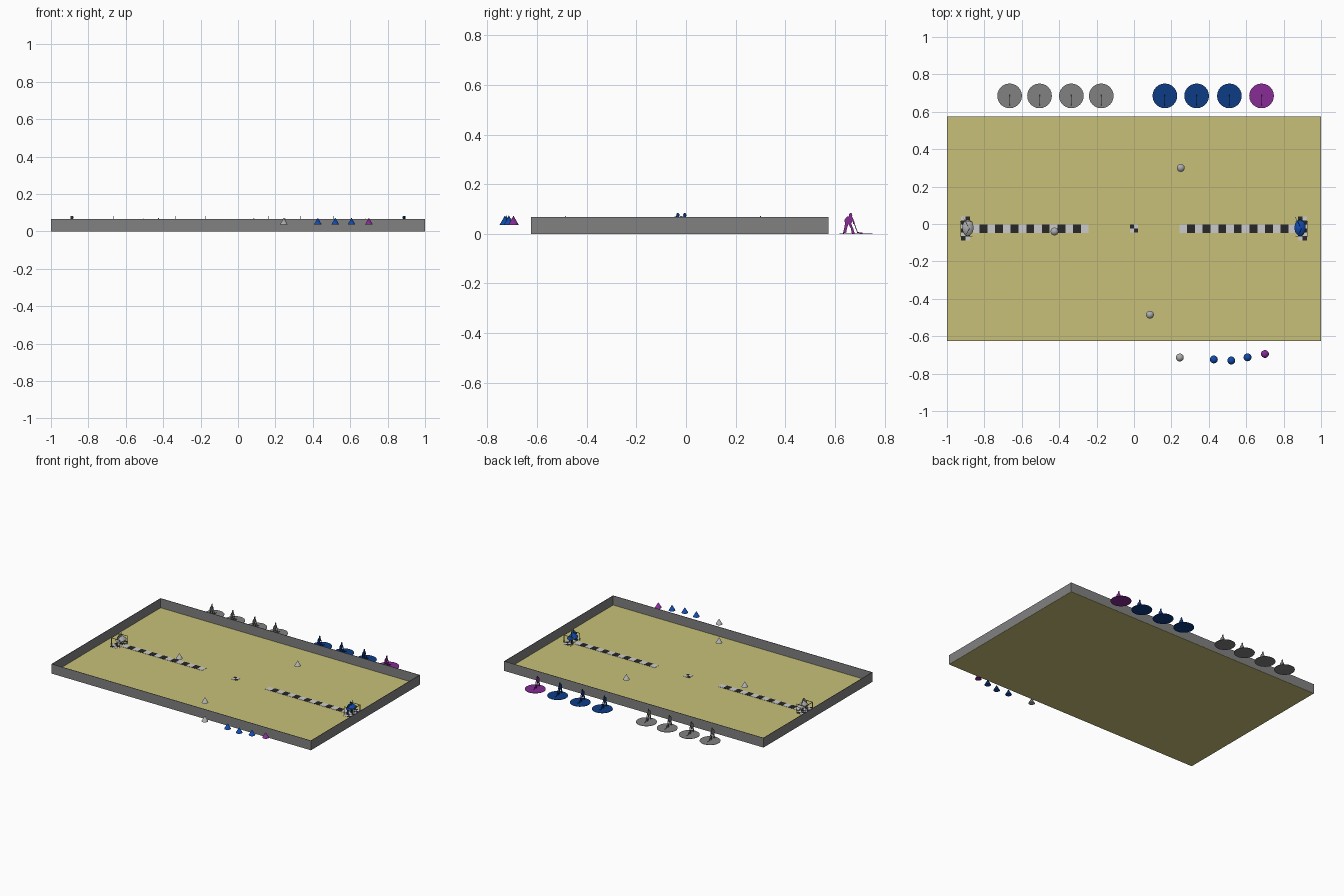
import bpy, bmesh, math
from mathutils import Matrix

if "Cube" in bpy.data.objects:
    bpy.data.objects.remove(bpy.data.objects["Cube"])


def mat(name, r, g, b):
    m = bpy.data.materials.new(name)
    m.diffuse_color = (r, g, b, 1)
    m.use_nodes = True
    m.node_tree.nodes["Principled BSDF"].inputs["Base Color"].default_value = m.diffuse_color
    return m


SAND = mat("sand", 0.58, 0.53, 0.19)
GREY = mat("grey", 0.22, 0.22, 0.22)
LIGHT = mat("light grey", 0.42, 0.42, 0.42)
WHITE = mat("white", 0.60, 0.60, 0.60)
BLACK = mat("black", 0.02, 0.02, 0.02)
NAVY = mat("navy blue", 0.004, 0.045, 0.24)
BLUE = mat("bright blue", 0.006, 0.07, 0.42)
PURPLE = mat("purple", 0.24, 0.025, 0.30)
YELLOW = mat("goal yellow", 0.50, 0.42, 0.08)


def finish(bm, name, *mats):
    bmesh.ops.recalc_face_normals(bm, faces=bm.faces)
    me = bpy.data.meshes.new(name)
    bm.to_mesh(me)
    bm.free()
    ob = bpy.data.objects.new(name, me)
    for m in mats:
        me.materials.append(m)
    bpy.context.collection.objects.link(ob)
    return ob


def add_box(bm, x0, x1, y0, y1, z0, z1, index=0):
    mx = Matrix.Translation(((x0 + x1) / 2, (y0 + y1) / 2, (z0 + z1) / 2)) @ \
        Matrix.Diagonal((x1 - x0, y1 - y0, z1 - z0, 1))
    vs = bmesh.ops.create_cube(bm, size=1, matrix=mx)["verts"]
    for f in {f for v in vs for f in v.link_faces}:
        f.material_index = index


def smooth(ob):
    bpy.ops.object.select_all(action='DESELECT')
    ob.select_set(True)
    bpy.context.view_layer.objects.active = ob
    bpy.ops.object.shade_smooth_by_angle(angle=math.radians(35))


def cone(name, x, y, m, r1=0.021, r2=0.0, z0=0.036, h=0.037, sy=1.0):
    bm = bmesh.new()
    bmesh.ops.create_cone(bm, cap_ends=True, segments=24, radius1=r1, radius2=r2, depth=h,
                          matrix=Matrix.Translation((x, y, z0 + h / 2)) @ Matrix.Diagonal((1, sy, 1, 1)))
    smooth(finish(bm, name, m))


# Flat standing player, drawn in y and z around its own base point
HEAD = [(0.007 + 0.007 * math.cos(a * math.pi / 5), 0.074 + 0.009 * math.sin(a * math.pi / 5)) for a in range(10)]
PLAYER = [
    HEAD,
    [(-0.016, 0.04), (0.009, 0.038), (0.018, 0.058), (0.012, 0.069), (-0.008, 0.068), (-0.017, 0.056)],
    [(-0.015, 0.042), (0.0, 0.042), (-0.008, 0.02), (-0.01, 0.004), (-0.024, 0), (-0.019, 0.02)],
    [(-0.004, 0.042), (0.009, 0.04), (0.017, 0.022), (0.024, 0.0), (0.012, 0.0), (0.008, 0.021)],
    [(0.012, 0.064), (0.018, 0.058), (0.025, 0.04), (0.018, 0.038)],
    [(0.019, 0.044), (0.022, 0.044), (0.036, 0.006), (0.056, 0.003), (0.056, 0.0), (0.034, 0.002)],
]


def player(name, x, y, m, yaw=0.0):
    bm = bmesh.new()
    for i, poly in enumerate(PLAYER):
        t = 0.001 + i * 0.0001
        rings = [[bm.verts.new((s * t, a, b)) for a, b in poly] for s in (-1, 1)]
        n = len(poly)
        bm.faces.new(rings[0])
        bm.faces.new(rings[1][::-1])
        for k in range(n):
            bm.faces.new((rings[0][k], rings[0][(k + 1) % n], rings[1][(k + 1) % n], rings[1][k]))
    bmesh.ops.transform(bm, verts=bm.verts, matrix=Matrix.Translation((x, y, 0.001)) @ Matrix.Rotation(yaw, 4, 'Z'))
    finish(bm, name, m)


# Arena floor and its four thin walls
Y0, Y1, MID = -0.625, 0.575, -0.025
bm = bmesh.new()
add_box(bm, -1, 1, Y0, Y1, 0, 0.002)
finish(bm, "floor", SAND)
bm = bmesh.new()
T, H = 0.003, 0.067
for y in (Y0, Y1 - T):
    add_box(bm, -1, 1, y, y + T, 0.0004, H)
for x in (-1, 1 - T):
    add_box(bm, x, x + T, Y0 + T, Y1 - T, 0.0004, H)
finish(bm, "walls", GREY)

# Chequered lines, goal lines and centre mark
bm = bmesh.new()
S = 0.0417
for side in (-1, 1):
    for i in range(15):
        a, b = sorted((side * (0.242 + i * S), side * (0.242 + (i + 1) * S)))
        add_box(bm, a, b, MID - 0.022, MID + 0.022, 0.002, 0.0035, i % 2)
    for i in range(6):
        y = MID + (i - 3) * 0.0215
        for j in range(2):
            a, b = sorted((side * (0.876 + j * 0.025), side * (0.901 + j * 0.025)))
            add_box(bm, a, b, y, y + 0.0215, 0.0036, 0.0046, (i + j) % 2)
for i in range(2):
    for j in range(2):
        add_box(bm, (i - 1) * 0.021, i * 0.021, MID + (j - 1) * 0.021, MID + j * 0.021, 0.002, 0.0035, (i + j) % 2)
finish(bm, "chequered_lines", WHITE, BLACK)

# Goals: thin yellow frames behind each keeper
for side, label in ((-1, "left"), (1, "right")):
    bm = bmesh.new()
    r = 0.0015
    for y in (MID - 0.04, MID + 0.04):
        for d in (0.865, 0.93):
            x = side * d
            add_box(bm, x - r, x + r, y - r, y + r, 0.002, 0.055)
        a, b = sorted((side * 0.865, side * 0.93))
        add_box(bm, a, b, y - r, y + r, 0.052, 0.055)
    x = side * 0.93
    add_box(bm, x - r, x + r, MID - 0.04, MID + 0.04, 0.052, 0.055)
    finish(bm, label + "_goal", YELLOW)
    cloth = GREY if side < 0 else NAVY
    for k in (-1, 1):
        player(label + "_keeper", side * 0.888, MID + k * 0.014, cloth, k * 0.5)
    cone(label + "_keeper_marker", side * 0.888, -0.02, LIGHT if side < 0 else BLUE, r1=0.03, sy=1.45)

# Field markers and the row of spare markers in front
for x, y in ((0.25, 0.3), (-0.425, -0.04), (0.085, -0.485), (0.245, -0.714)):
    cone("grey_marker", x, y, LIGHT)
for x, y in ((0.427, -0.724), (0.52, -0.73), (0.607, -0.713)):
    cone("blue_marker", x, y, BLUE)
cone("purple_marker", 0.70, -0.695, PURPLE)

# Bench: flat discs with standing players behind the wall
for x, m in ((-0.665, GREY), (-0.505, GREY), (-0.335, GREY), (-0.175, GREY),
             (0.165, NAVY), (0.335, NAVY), (0.51, NAVY), (0.682, PURPLE)):
    cone("bench_disc", x, 0.685, m, r1=0.066, r2=0.066, z0=0, h=0.002)
    player("bench_player", x, 0.656, m)
